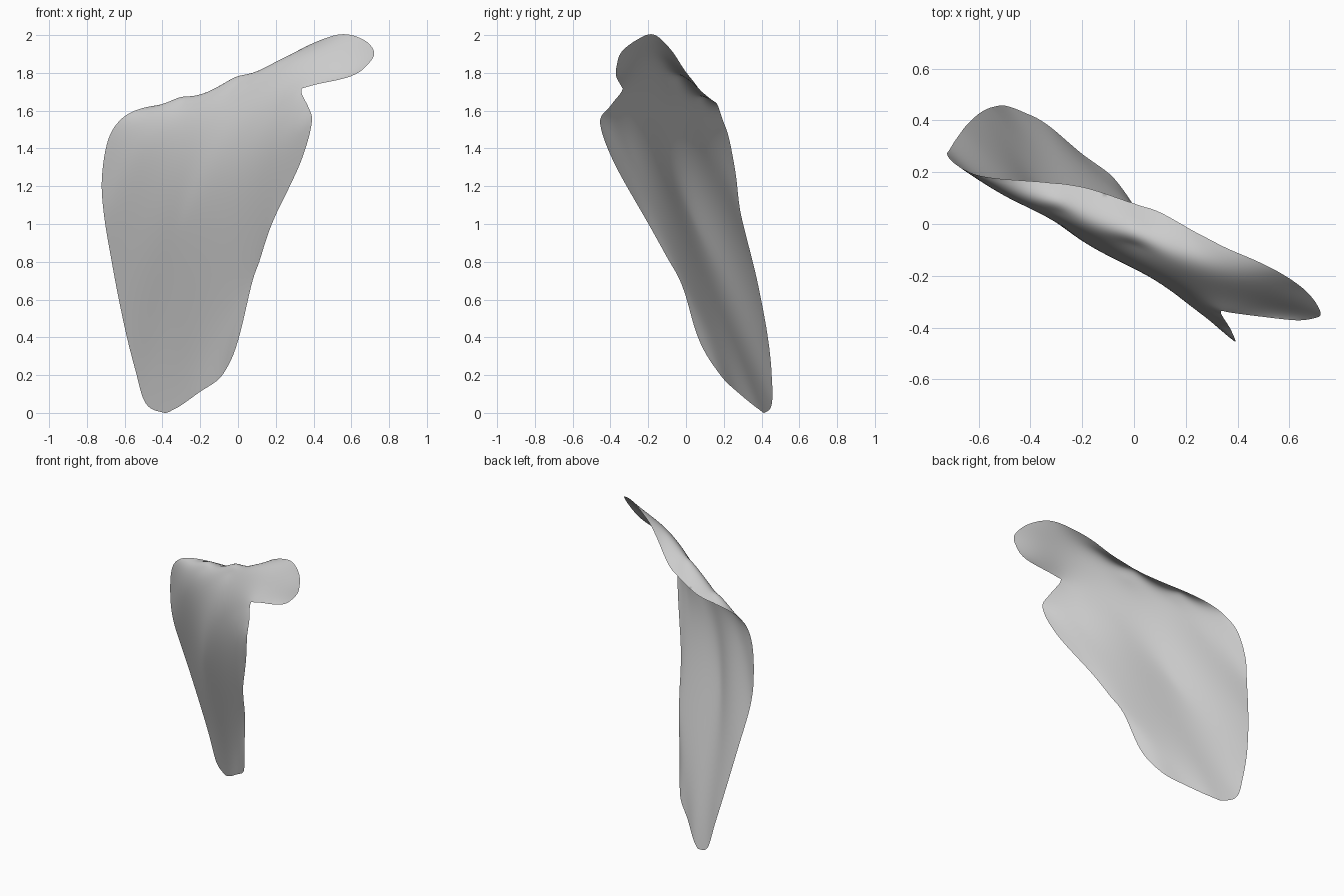
import bpy, bmesh, math
from mathutils import Vector
from mathutils.geometry import delaunay_2d_cdt

if "Cube" in bpy.data.objects:
    bpy.data.objects.remove(bpy.data.objects["Cube"])

# Outline control points of the thin curved sheet (x, y, z), clockwise from the foot
EDGE = [(-.40, .42, 0), (-.49, .455, .05), (-.545, .452, .23), (-.60, .425, .45), (-.66, .365, .75),
        (-.71, .29, 1.05), (-.72, .265, 1.25), (-.685, .228, 1.45), (-.61, .19, 1.56), (-.50, .173, 1.612),
        (-.35, .162, 1.635), (-.20, .143, 1.65), (0, .08, 1.70), (.10, .045, 1.745), (.20, -.01, 1.815),
        (.33, -.08, 1.92), (.53, -.17, 2.0), (.66, -.255, 1.975), (.72, -.34, 1.91), (.69, -.365, 1.845),
        (.60, -.37, 1.78), (.38, -.343, 1.727), (.335, -.34, 1.70), (.375, -.41, 1.61), (.39, -.455, 1.53),
        (.33, -.38, 1.32), (.18, -.20, 1.0), (.12, -.10, .82), (.07, -.02, .67), (0, .07, .38),
        (-.08, .18, .20), (-.20, .27, .11), (-.33, .38, .02)]
# Points inside the sheet: the flat body, then the rolled-back top
BELLY = [(-.3, .30, .25), (-.3, .18, .6), (-.3, .045, 1.0), (-.5, .112, 1.4), (-.3, .005, 1.4), (0, -.17, 1.4),
         (.2, -.30, 1.4), (-.3, .01, 1.52), (-.3, .05, 1.635), (-.3, .10, 1.67), (0, -.155, 1.6), (0, -.08, 1.735),
         (0, 0, 1.77), (.2, -.28, 1.6), (.2, -.21, 1.77), (.2, -.10, 1.855)]
TILT = 1.6      # the sheet is laid out as seen from steeply above the front


def flat(p):
    return Vector((p[0], p[2] + TILT * p[1]))


def spline(points, steps):
    """Closed Catmull-Rom curve through the points."""
    out, n = [], len(points)
    for i in range(n):
        a, b, c, d = (Vector(points[(i + k) % n]) for k in (-1, 0, 1, 2))
        for s in range(steps):
            t = s / steps
            out.append(.5 * (2 * b + (c - a) * t + (2 * a - 5 * b + 4 * c - d) * t * t
                             + (3 * b - a - 3 * c + d) * t ** 3))
    return out


def kernel(a, b):
    r2 = (a.x - b.x) ** 2 + (a.y - b.y) ** 2
    return r2 * math.log(r2) if r2 > 1e-12 else 0


def solve(m):
    """Gauss-Jordan elimination of an augmented matrix."""
    n = len(m)
    for i in range(n):
        p = max(range(i, n), key=lambda r: abs(m[r][i]))
        m[i], m[p] = m[p], m[i]
        m[i] = [v / m[i][i] for v in m[i]]
        for r in range(n):
            if r != i and m[r][i]:
                f = m[r][i]
                m[r] = [v - f * w for v, w in zip(m[r], m[i])]
    return [row[-1] for row in m]


# Thin-plate surface: depth y as a smooth function of the layout plane
ctrl = spline(EDGE, 2) + [Vector(p) for p in BELLY]
spots = [flat(c) for c in ctrl]
rows = [[kernel(a, b) + (.0006 if a is b else 0) for b in spots] + [1, a.x, a.y, c.y]
        for a, c in zip(spots, ctrl)]
for k in range(3):
    rows.append([(1, s.x, s.y)[k] for s in spots] + [0] * 4)
weights = solve(rows)


def lift(p):
    y = weights[-3] + weights[-2] * p.x + weights[-1] * p.y
    y += sum(w * kernel(p, s) for w, s in zip(weights, spots))
    return p.x, y, p.y - TILT * y


# Fill the outline with an even triangle mesh
rim = [flat(p) for p in spline(EDGE, 6)]


def inside(p):
    hit = False
    for a, b in zip(rim, rim[1:] + rim[:1]):
        if (a.y > p.y) != (b.y > p.y) and p.x < a.x + (b.x - a.x) * (p.y - a.y) / (b.y - a.y):
            hit = not hit
    return hit


STEP = .025
grid = [Vector((-.75 + STEP * (i + .5 * (j % 2)), .4 + STEP * .87 * j)) for j in range(75) for i in range(62)]
grid = [p for p in grid if inside(p) and min((p - q).length for q in rim) > STEP * .5]
verts, _, faces, *_ = delaunay_2d_cdt(rim + grid, [], [list(range(len(rim)))], 1, 1e-5)

bm = bmesh.new()
bv = [bm.verts.new(lift(v)) for v in verts]
for f in faces:
    bm.faces.new([bv[i] for i in f])
bmesh.ops.delete(bm, geom=[v for v in bm.verts if not v.link_faces], context='VERTS')
bmesh.ops.recalc_face_normals(bm, faces=bm.faces)
bm.normal_update()
if sum(f.normal.y for f in bm.faces) > 0:
    bmesh.ops.reverse_faces(bm, faces=bm.faces)
for f in bm.faces:
    f.smooth = True
mesh = bpy.data.meshes.new("curved_sheet")
bm.to_mesh(mesh)
bm.free()

# One plain grey for the whole sheet
grey = bpy.data.materials.new("light_grey")
grey.diffuse_color = (.6, .6, .6, 1)
grey.use_nodes = True
grey.node_tree.nodes["Principled BSDF"].inputs["Base Color"].default_value = grey.diffuse_color
mesh.materials.append(grey)
sheet = bpy.data.objects.new("curved_sheet", mesh)
bpy.context.collection.objects.link(sheet)

# Stand the sheet on the floor
sheet.location.z = -min(v.co.z for v in mesh.vertices)
